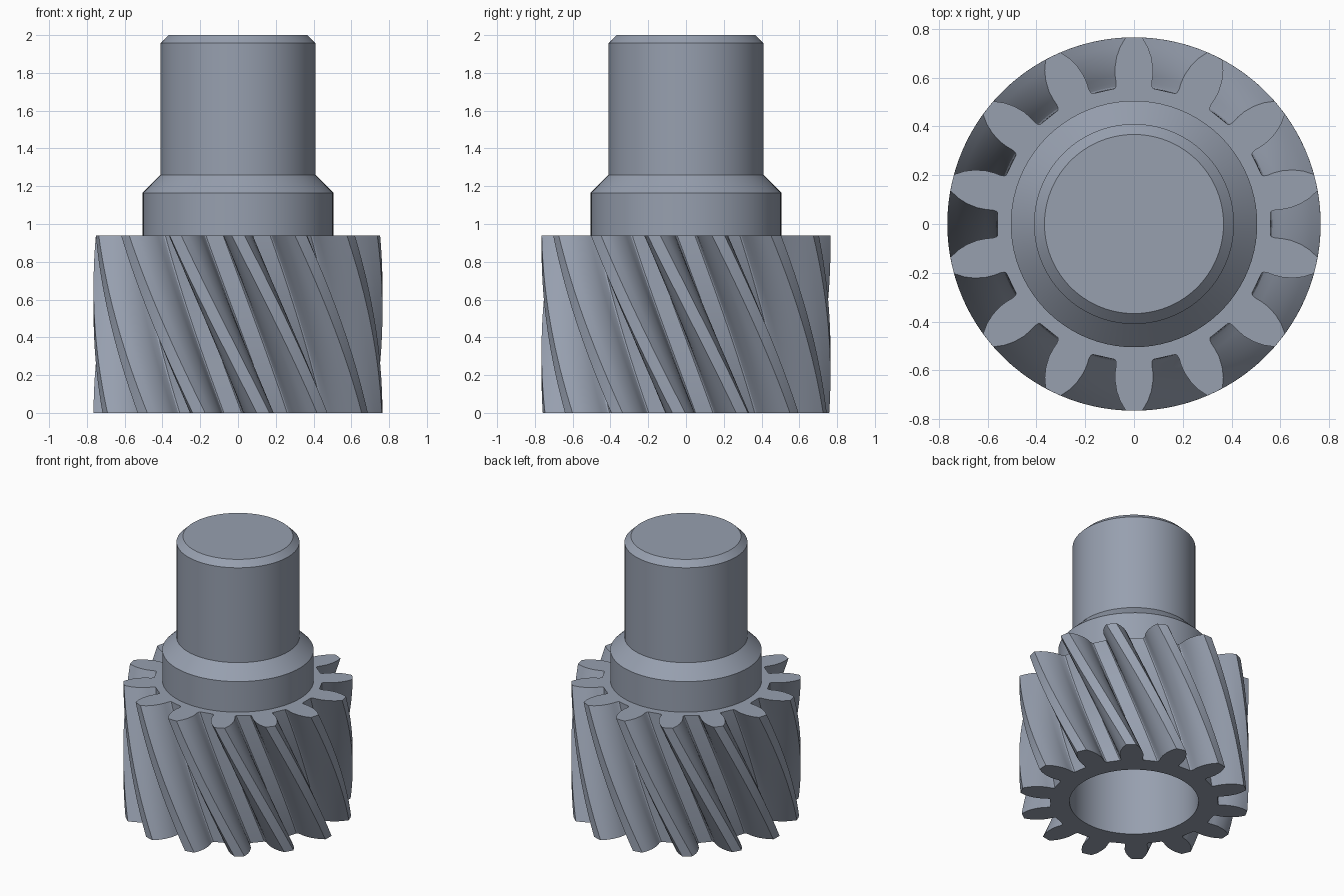
import bpy, bmesh, math

if "Cube" in bpy.data.objects:
    bpy.data.objects.remove(bpy.data.objects["Cube"])

TEETH = 14
HEIGHT = 0.94
PITCH = 2 * math.pi / TEETH
TWIST = math.radians(35.7)
BORE = 0.43
STEPS = 36

# Blue-grey steel
steel = bpy.data.materials.new("steel")
steel.diffuse_color = (0.31, 0.35, 0.43, 1)
steel.use_nodes = True
steel.node_tree.nodes["Principled BSDF"].inputs["Base Color"].default_value = steel.diffuse_color


def ring(bm, pts, z, turn=0.0):
    c, s = math.cos(turn), math.sin(turn)
    return [bm.verts.new((x * c - y * s, x * s + y * c, z)) for x, y in pts]


def bridge(bm, a, b):
    n = len(a)
    for i in range(n):
        j = (i + 1) % n
        bm.faces.new((a[i], a[j], b[j], b[i]))


def loop_edges(bm, loop):
    return [bm.edges.get((loop[i - 1], loop[i])) for i in range(len(loop))]


def circle(r, n):
    return [(r * math.cos(2 * math.pi * i / n), r * math.sin(2 * math.pi * i / n)) for i in range(n)]


def finish(bm, name):
    bmesh.ops.recalc_face_normals(bm, faces=bm.faces[:])
    mesh = bpy.data.meshes.new(name)
    bm.to_mesh(mesh)
    bm.free()
    mesh.materials.append(steel)
    obj = bpy.data.objects.new(name, mesh)
    bpy.context.collection.objects.link(obj)
    bpy.ops.object.select_all(action='DESELECT')
    obj.select_set(True)
    bpy.context.view_layer.objects.active = obj
    bpy.ops.object.shade_smooth_by_angle(angle=math.radians(28))
    return obj


# Tooth outline: (half width, distance from axis), root to tip, mirrored
half = [(0.079, 0.555), (0.074, 0.562), (0.073, 0.578), (0.077, 0.605), (0.078, 0.64),
        (0.071, 0.685), (0.057, 0.725), (0.034, 0.764)]
tooth = [(r, -w) for w, r in half] + [(0.765, 0.0)] + [(r, w) for w, r in reversed(half)]
outline = []
for k in range(TEETH):
    a = math.pi / 2 + k * PITCH
    c, s = math.cos(a), math.sin(a)
    outline += [(x * c - y * s, x * s + y * c) for x, y in tooth]

# Helical gear with a round bore
bm = bmesh.new()
rings = []
for i in range(STEPS + 1):
    t = i / STEPS
    rings.append(ring(bm, outline, HEIGHT * t, TWIST * (1 - t)))
for lower, upper in zip(rings, rings[1:]):
    bridge(bm, lower, upper)
bore_low = ring(bm, circle(BORE, 84), 0)
bore_top = ring(bm, circle(BORE, 84), HEIGHT)
bridge(bm, bore_low, bore_top)
for outer, inner in ((rings[0], bore_low), (rings[-1], bore_top)):
    bmesh.ops.triangle_fill(bm, use_beauty=True, use_dissolve=False,
                            edges=loop_edges(bm, outer) + loop_edges(bm, inner))
finish(bm, "helical_gear")

# Stepped shaft with collar and chamfered end; its base closes the bore
profile = [(0.505, HEIGHT), (0.505, 1.165), (0.41, 1.26), (0.41, 1.958), (0.367, 2.0)]
bm = bmesh.new()
rings = [ring(bm, circle(r, 84), z) for r, z in profile]
for lower, upper in zip(rings, rings[1:]):
    bridge(bm, lower, upper)
bm.faces.new(rings[0])
bm.faces.new(rings[-1])
finish(bm, "stepped_shaft")
